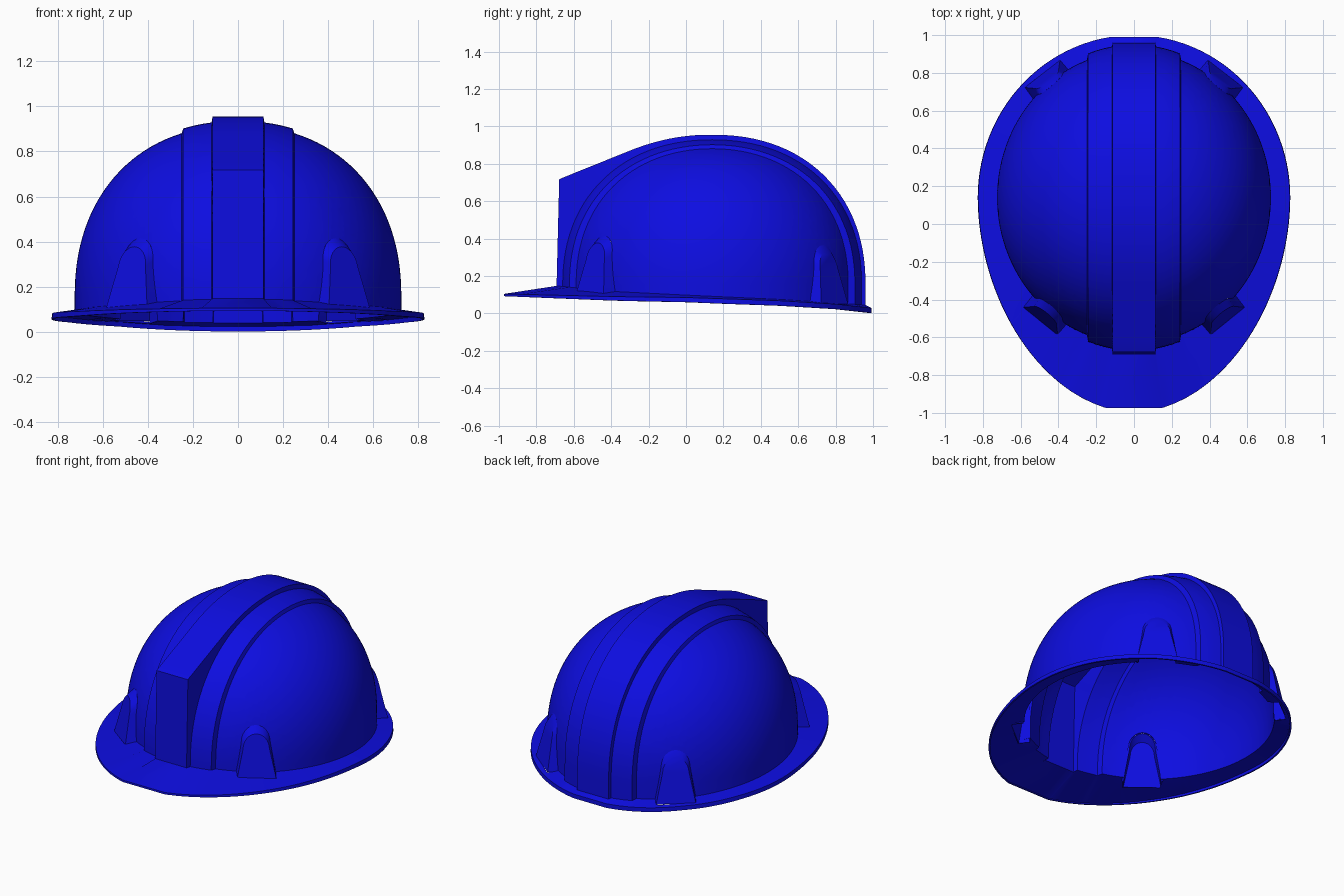
import bpy, bmesh, math
from mathutils import Vector

if "Cube" in bpy.data.objects:
    bpy.data.objects.remove(bpy.data.objects["Cube"])

blue = bpy.data.materials.new("helmet blue")
blue.diffuse_color = (0.004, 0.004, 0.75, 1)
blue.use_nodes = True
blue.node_tree.nodes["Principled BSDF"].inputs["Base Color"].default_value = blue.diffuse_color

CY, CZ, A, P = 0.14, 0.15, 0.725, 2.2          # dome centre, half width, roundness
SIZES = {"dome": (0.775, 0.765), "rib": (0.81, 0.785), "crest": (0.82, 0.805)}


def lerp(table, y):
    y = min(max(y, table[0][0]), table[-1][0])
    for (y0, z0), (y1, z1) in zip(table, table[1:]):
        if y <= y1:
            return z0 + (z1 - z0) * (y - y0) / (y1 - y0)


def join_z(y):       # height where the dome meets the brim
    return lerp([(-0.7, 0.148), (-0.4, 0.118), (0, 0.098), (0.5, 0.075), (0.96, 0.045)], y)


def edge_z(y):       # height of the outer brim edge
    return lerp([(-1, 0.105), (-0.4, 0.09), (0, 0.085), (0.5, 0.068), (0.8, 0.05), (1, 0.028)], y)


def inside(x, y, z, kind):
    b, h = SIZES[kind]
    if kind == "crest":
        # squared-off front block with a sloping top
        if y < CY:
            yt = max(y, -0.3)
            top = 0.955 - 0.48 * (0.12 - yt) ** 2 + 0.403 * (y - yt)
            if y > -0.692 + 0.025 * (z - CZ) and z < top:
                return True
        x = 0
    q = (x / A) ** 2 + ((y - CY) / b) ** 2
    return q ** (P / 2) + (max(z - CZ, 0) / h) ** P < 1


def bisect(test, hi):
    lo = 0.0
    for _ in range(40):
        mid = (lo + hi) / 2
        if test(mid):
            lo = mid
        else:
            hi = mid
    return lo


def finish(bm, name, outward):
    me = bpy.data.meshes.new(name)
    bmesh.ops.recalc_face_normals(bm, faces=bm.faces[:])
    bm.normal_update()
    key = max(bm.faces, key=lambda f: f.calc_center_median().dot(outward))
    if key.normal.dot(outward) < 0:
        bmesh.ops.reverse_faces(bm, faces=bm.faces[:])
    bm.to_mesh(me)
    bm.free()
    ob = bpy.data.objects.new(name, me)
    bpy.context.collection.objects.link(ob)
    me.materials.append(blue)
    mod = ob.modifiers.new("thickness", "SOLIDIFY")
    mod.thickness = 0.01
    mod.offset = -1
    bpy.ops.object.select_all(action="DESELECT")
    ob.select_set(True)
    bpy.context.view_layer.objects.active = ob
    bpy.ops.object.modifier_apply(modifier=mod.name)
    bpy.ops.object.shade_smooth_by_angle(angle=math.radians(30))
    return ob


# Dome with ribs and crest: front-to-back profiles lofted across x
psi0 = math.asin(0.25 / A)
half = [(A * math.sin(math.pi / 2 + (psi0 - math.pi / 2) * i / 24), "dome") for i in range(25)]
half += [(x, "rib") for x in (0.243, 0.2, 0.16, 0.117)] + [(0.113, "crest")]
stations = half + [(-x, k) for x, k in reversed(half)]
angles = sorted([math.pi * i / 56 for i in range(57)] + [math.atan2(0.567, 0.818)])

bm = bmesh.new()
columns = []
for x, kind in stations:
    col = []
    for a in angles:
        c, s = -math.cos(a), math.sin(a)
        r = 0 if abs(x) > A - 1e-6 else bisect(
            lambda t: inside(x, CY + t * c, CZ + t * s, kind), 1.5)
        col.append((x, CY + r * c, CZ + r * s))
    for at, p in ((0, col[0]), (len(col) + 1, col[-1])):
        col.insert(at, (x, p[1], join_z(p[1])))
    columns.append([bm.verts.new(p) for p in col])
for c0, c1 in zip(columns, columns[1:]):
    for i in range(len(c0) - 1):
        bm.faces.new((c0[i], c0[i + 1], c1[i + 1], c1[i]))
bmesh.ops.remove_doubles(bm, verts=bm.verts[:], dist=1e-5)


# Brim: dome border pulled out to an egg-shaped outline, then a small lip
def outline(v):
    dx, dy = v.x, v.y - CY
    b, p = (0.86, 2.0) if dy > 0 else (1.137, 1.9)
    k = (abs(dx / 0.825) ** p + abs(dy / b) ** p) ** (-1 / p)
    return dx * k, CY + dy * k


def extrude_border(edges):
    res = bmesh.ops.extrude_edge_only(bm, edges=edges)["geom"]
    return [g for g in res if isinstance(g, bmesh.types.BMVert)]


for v in extrude_border([e for e in bm.edges if e.is_boundary]):
    x, y = outline(v.co)
    v.co = (x, y, edge_z(y))
for v in extrude_border([e for e in bm.edges if e.is_boundary]):
    drop = lerp([(-1, 0.012), (-0.3, 0.022), (0.2, 0.026), (1, 0.027)], v.co.y)
    v.co = (v.co.x * 1.003, v.co.y, v.co.z - drop)


# Four arched slot covers
def arch(w0, w1, h, n=12):
    pts = [(w0, 0.0)]
    for i in range(n + 1):
        a = math.pi * i / n
        pts.append((w1 * math.cos(a), h * (0.68 + 0.32 * math.sin(a))))
    return pts + [(-w0, 0.0)]


def slot_cover(name, cx, cy, nx, ny, zb, h):
    n = Vector((nx, ny, 0)).normalized()
    t = Vector((-n.y, n.x, 0))
    c = Vector((cx, cy, 0))
    outer, rim = arch(0.118, 0.078, h * 0.88), arch(0.122, 0.086, h)
    # opening in the dome and brim beneath the cover
    planes = [(c, n)]
    for (u0, v0), (u1, v1) in zip(rim, rim[1:]):
        planes.append((c + t * u0 + Vector((0, 0, zb + v0)),
                       (t * (v1 - v0) + Vector((0, 0, u0 - u1))).normalized()))

    def near(f):
        d = f.calc_center_median() - c
        return abs(d.dot(t)) < 0.25 and -0.25 < d.dot(n) < 0.15 and d.z < 0.65

    for co, no in planes:
        faces = [f for f in bm.faces if near(f)]
        geom = set(faces)
        for f in faces:
            geom.update(f.edges)
            geom.update(f.verts)
        bmesh.ops.bisect_plane(bm, geom=list(geom), dist=1e-5, plane_co=co, plane_no=no)
    gone = [f for f in bm.faces if near(f) and all(
        (f.calc_center_median() - co).dot(no) < 0 for co, no in planes)]
    bmesh.ops.delete(bm, geom=gone, context="FACES")
    # cover shell, ending on the dome surface
    tb = bmesh.new()
    ring_a, ring_b = [], []
    for (u, v), (ub, vb) in zip(outer, rim):
        ring_a.append(tb.verts.new(c + t * u - n * (0.2 * v) + Vector((0, 0, zb + v))))
        p = c + t * ub + Vector((0, 0, zb + vb))
        d = bisect(lambda s: not inside(*(p - n * s), "dome"), 0.3)
        ring_b.append(tb.verts.new(p - n * d))
    tb.faces.new(ring_a)
    for i in range(len(ring_a) - 1):
        tb.faces.new((ring_a[i], ring_a[i + 1], ring_b[i + 1], ring_b[i]))
    finish(tb, name, n)


for side, sx in (("right", 1), ("left", -1)):
    slot_cover("front_slot_cover_" + side, sx * 0.495, -0.515, sx * 0.63, -0.78, 0.10, 0.315)
    slot_cover("back_slot_cover_" + side, sx * 0.485, 0.795, sx * 0.61, 0.79, 0.05, 0.315)

finish(bm, "helmet_shell", Vector((0, 0, 1)))
